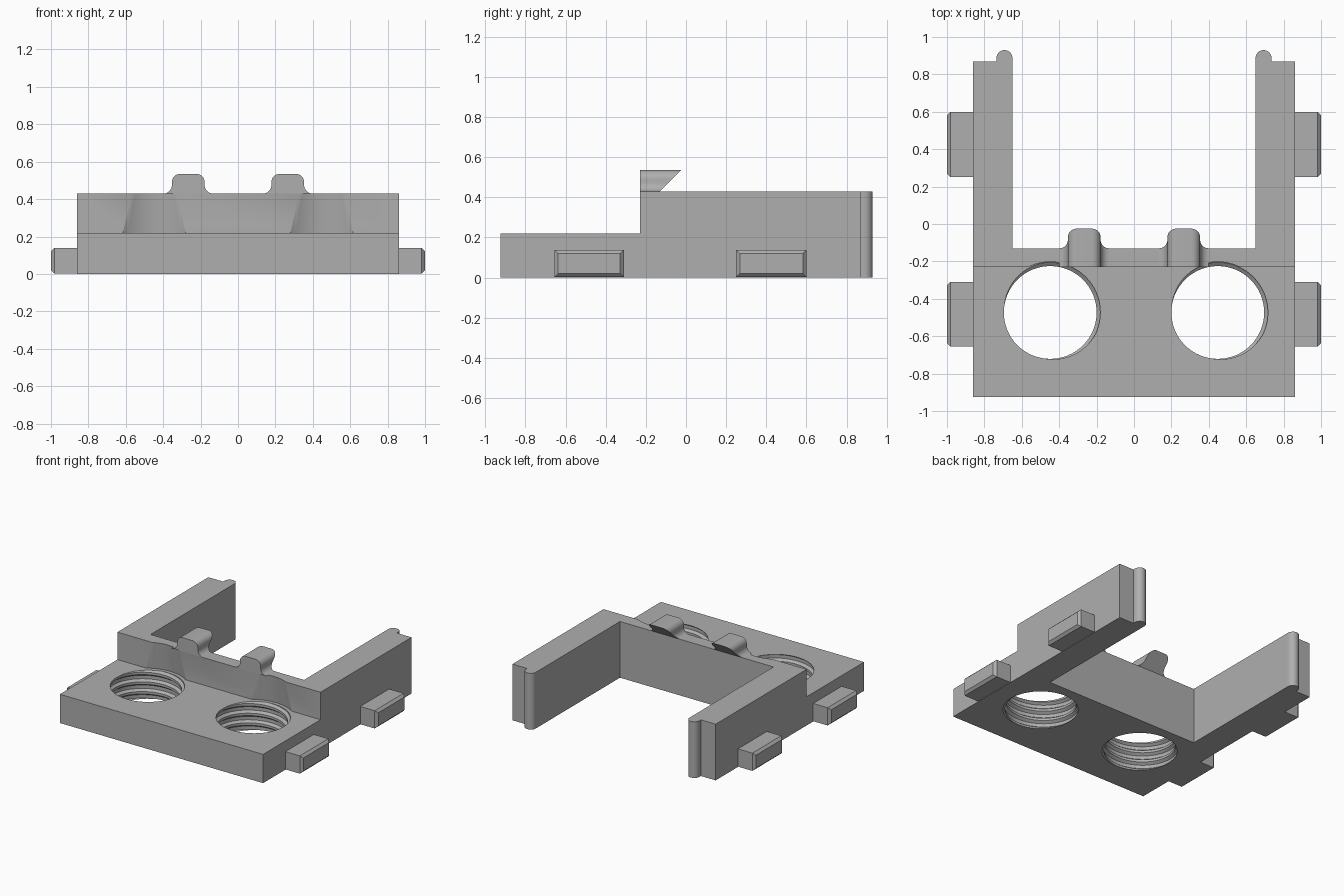
import bpy, bmesh
from math import sin, cos, pi, radians
from mathutils import Vector

cube = bpy.data.objects.get("Cube")
if cube:
    bpy.data.objects.remove(cube, do_unlink=True)

# Single grey plastic
grey = bpy.data.materials.new("grey plastic")
grey.use_nodes = True
colour = (0.43, 0.43, 0.43, 1)
grey.diffuse_color = colour
bsdf = next(n for n in grey.node_tree.nodes if n.type == 'BSDF_PRINCIPLED')
bsdf.inputs["Base Color"].default_value = colour


def finish(name, bm):
    bmesh.ops.recalc_face_normals(bm, faces=bm.faces)
    mesh = bpy.data.meshes.new(name)
    bm.to_mesh(mesh)
    bm.free()
    mesh.materials.append(grey)
    obj = bpy.data.objects.new(name, mesh)
    bpy.context.collection.objects.link(obj)
    return obj


def prism(name, start, end):
    """Closed solid between two matching outlines."""
    bm = bmesh.new()
    a = [bm.verts.new(p) for p in start]
    b = [bm.verts.new(p) for p in end]
    bm.faces.new(a)
    bm.faces.new(b)
    for i in range(len(a)):
        j = (i + 1) % len(a)
        bm.faces.new((a[i], a[j], b[j], b[i]))
    return finish(name, bm)


def box(name, x0, x1, y0, y1, z0, z1):
    ring = [(x0, y0), (x1, y0), (x1, y1), (x0, y1)]
    return prism(name, [(x, y, z0) for x, y in ring], [(x, y, z1) for x, y in ring])


def arc(cx, cy, r, a0, a1, steps=8):
    angles = [radians(a0 + (a1 - a0) * i / steps) for i in range(steps + 1)]
    return [(cx + r * cos(a), cy + r * sin(a)) for a in angles]


def thread_cutter(cx, cy, minor=0.248, major=0.268, pitch=0.074, turns=6, n=64):
    """Helical tool: each row climbs one pitch per turn and joins the next groove."""
    profile = [(0, minor), (0.25, minor), (0.45, major), (0.8, major)]
    m = len(profile)
    z0 = -0.13
    bm = bmesh.new()
    rows = []
    for k in range(turns * m):
        frac, r = profile[k % m]
        rows.append([bm.verts.new((cx + r * cos(2 * pi * i / n), cy + r * sin(2 * pi * i / n),
                                   z0 + pitch * (k // m + frac + i / n))) for i in range(n)])
    for k in range(len(rows) - 1):
        for i in range(n):
            if i < n - 1:
                bm.faces.new((rows[k][i], rows[k][i + 1], rows[k + 1][i + 1], rows[k + 1][i]))
            elif k + 1 + m < len(rows):
                bm.faces.new((rows[k][i], rows[k + m][0], rows[k + m + 1][0], rows[k + 1][i]))
    # Close both ends with fans to the axis
    rim = [e for e in bm.edges if e.is_boundary]
    middle = z0 + pitch * turns / 2
    low = bm.verts.new((cx, cy, z0))
    high = bm.verts.new((cx, cy, z0 + pitch * turns))
    for e in rim:
        apex = low if (e.verts[0].co.z + e.verts[1].co.z) / 2 < middle else high
        bm.faces.new((e.verts[0], e.verts[1], apex))
    return finish("thread_cutter", bm)


def cone_cutter(cx, cy):
    def ring(r, z):
        return [(x, y, z) for x, y in arc(cx, cy, r, 0, 360, 64)[:-1]]
    return prism("relief_cutter", ring(0.295, 0.22), ring(0.268, 0.45))


def cut(obj, cutters):
    for c in cutters:
        c.hide_render = True
        mod = obj.modifiers.new("cut", 'BOOLEAN')
        mod.operation = 'DIFFERENCE'
        mod.solver = 'EXACT'
        mod.object = c
    bpy.context.view_layer.update()
    evaluated = obj.evaluated_get(bpy.context.evaluated_depsgraph_get())
    mesh = bpy.data.meshes.new_from_object(evaluated)
    obj.modifiers.clear()
    obj.data = mesh
    for c in cutters:
        bpy.data.objects.remove(c, do_unlink=True)


parts = []

# Body: stepped side profile, slotted at the back to leave two arms
W, WALL, TOP = 0.86, -0.23, 0.43
side = [(-0.925, 0), (0.87, 0), (0.87, TOP), (WALL, TOP), (WALL, 0.22), (-0.925, 0.22)]
body = prism("bracket_body", [(-W, y, z) for y, z in side], [(W, y, z) for y, z in side])
tools = [box("slot_cutter", -0.65, 0.65, -0.13, 1.2, -0.2, 0.7)]
for x in (-0.448, 0.448):
    tools += [thread_cutter(x, -0.473), cone_cutter(x, -0.473)]
cut(body, tools)
parts.append(body)

# Hook outline: filleted foot, rounded head
f, hw, ztop = 0.045, 0.0875, 0.535
half = arc(hw + f, TOP + f, f, 270, 180) + arc(hw - f, ztop - f, f, 0, 90)
hook = half + [(-x, z) for x, z in reversed(half)]

for s, label in ((1, "left"), (-1, "right")):
    # Clip hook on the wall, its back leaning outwards
    parts.append(prism(label + "_hook",
                       [(s * 0.266 + x, WALL, z) for x, z in hook],
                       [(s * 0.266 + x, -0.13 + z - TOP, z) for x, z in hook]))
    # Rounded rib at the arm end
    r = 0.0425
    rib = [(0.65, 0.86)] + [(0.65, 0.87)] + arc(0.65 + r, 0.93 - r, r, 180, 0, 14) + [(0.65 + 2 * r, 0.86)]
    parts.append(prism(label + "_arm_rib", [(s * x, y, 0) for x, y in rib],
                       [(s * x, y, TOP) for x, y in rib]))
    # Side tabs with chamfered outer ends
    for y0, y1, place in ((-0.655, -0.31, "front"), (0.25, 0.6, "rear")):
        tab = box(f"{label}_{place}_tab", *sorted((s * 0.85, s * 1.0)), y0, y1, 0.002, 0.138)
        bm = bmesh.new()
        bm.from_mesh(tab.data)
        outer = [e for e in bm.edges if all(abs(v.co.x) > 0.99 for v in e.verts)]
        bmesh.ops.bevel(bm, geom=outer, offset=0.018, segments=1, affect='EDGES')
        bm.to_mesh(tab.data)
        bm.free()
        parts.append(tab)

# Smooth curves, crisp edges
bpy.ops.object.select_all(action='DESELECT')
for p in parts:
    p.select_set(True)
bpy.context.view_layer.objects.active = body
bpy.ops.object.shade_smooth_by_angle(angle=radians(30))
